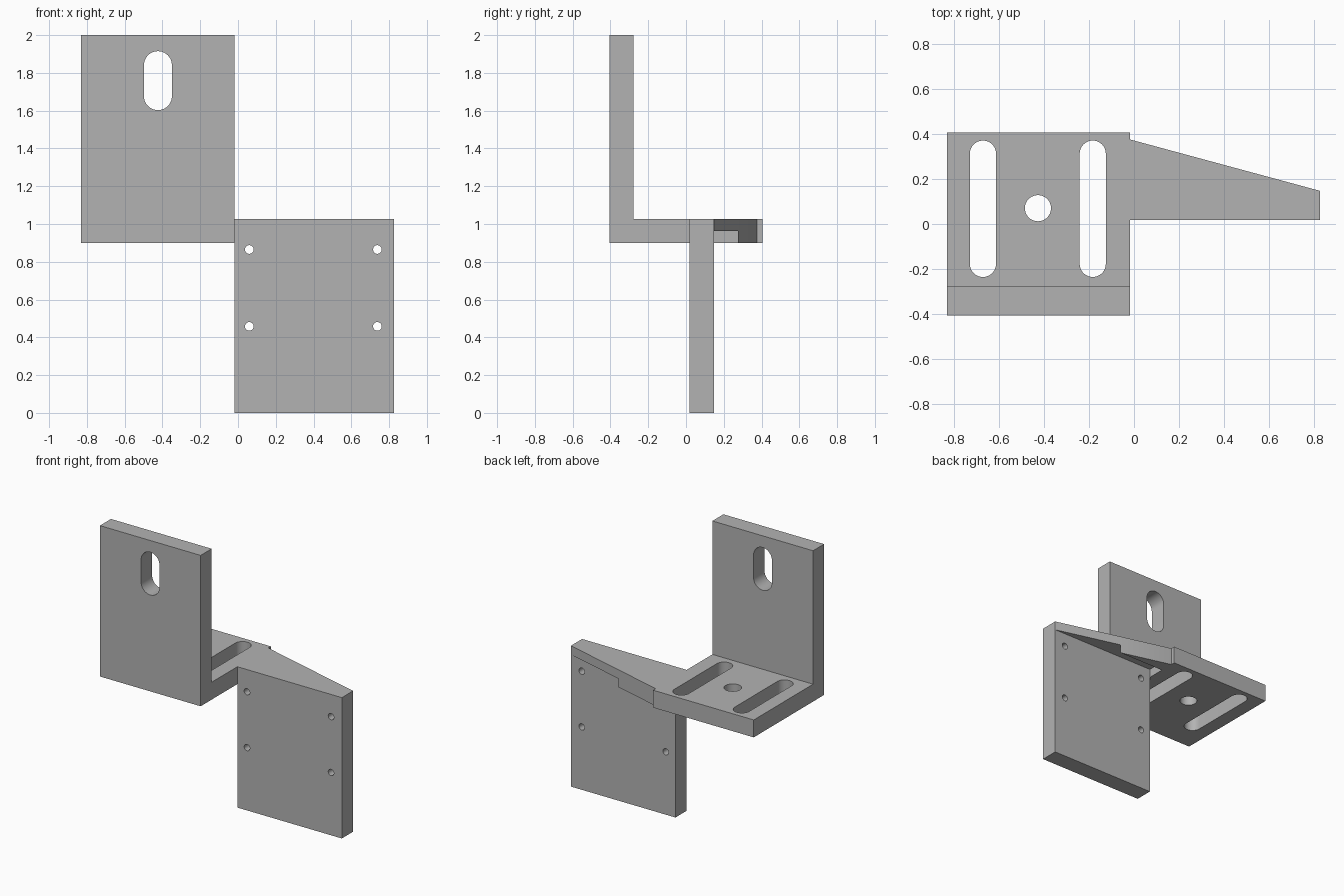
import bpy, bmesh, math
from mathutils import Vector

cube = bpy.data.objects.get("Cube")
if cube:
    bpy.data.objects.remove(cube, do_unlink=True)

grey = bpy.data.materials.new("machined_grey")
grey.use_nodes = True
grey.diffuse_color = (0.45, 0.45, 0.45, 1)
bsdf = next(n for n in grey.node_tree.nodes if n.type == 'BSDF_PRINCIPLED')
bsdf.inputs["Base Color"].default_value = (0.45, 0.45, 0.45, 1)


def prism(name, points, sweep):
    """Sweep a flat outline of 3D points along a vector into a solid."""
    bm = bmesh.new()
    face = bm.faces.new([bm.verts.new(p) for p in points])
    moved = bmesh.ops.extrude_face_region(bm, geom=[face])["geom"]
    bmesh.ops.translate(bm, vec=Vector(sweep),
                        verts=[v for v in moved if isinstance(v, bmesh.types.BMVert)])
    bmesh.ops.recalc_face_normals(bm, faces=bm.faces)
    mesh = bpy.data.meshes.new(name)
    bm.to_mesh(mesh)
    bm.free()
    mesh.materials.append(grey)
    obj = bpy.data.objects.new(name, mesh)
    bpy.context.collection.objects.link(obj)
    return obj


def combine(target, tool, operation):
    """Apply a boolean and drop the tool."""
    mod = target.modifiers.new(operation, 'BOOLEAN')
    mod.operation, mod.solver, mod.object = operation, 'EXACT', tool
    bpy.context.view_layer.objects.active = target
    bpy.ops.object.modifier_apply(modifier=mod.name)
    bpy.data.objects.remove(tool, do_unlink=True)


def slot_outline(u, low, high, r, steps=20):
    """Vertical slot outline; a circle when the ends meet."""
    pts = []
    for centre, start in ((high - r, 0), (low + r, math.pi)):
        for i in range(steps + 1):
            a = start + math.pi * i / steps
            pts.append((u + r * math.cos(a), centre + r * math.sin(a)))
    return [p for i, p in enumerate(pts) if math.dist(p, pts[i - 1]) > 1e-5]


LEFT, STEP, RIGHT = -0.83, -0.018, 0.825
LOW, TOP, HALF = 0.9, 1.027, 0.405
PLATE_FRONT, PLATE_BACK, ARM_BACK = 0.018, 0.147, 0.375
INNER = STEP - 0.03

# L-shaped body: upright wall and horizontal base
profile = [(-HALF, LOW), (HALF, LOW), (HALF, TOP), (-0.278, TOP), (-0.278, 2), (-HALF, 2)]
bracket = prism("bracket", [(LEFT, y, z) for y, z in profile], (STEP - LEFT, 0, 0))

# Hanging plate
plate = [(STEP, PLATE_FRONT), (RIGHT, PLATE_FRONT), (RIGHT, PLATE_BACK), (STEP, PLATE_BACK)]
combine(bracket, prism("hanging_plate", [(x, y, 0) for x, y in plate], (0, 0, TOP)), 'UNION')

# Thin tapered arm joining base and plate
arm = [(INNER, PLATE_FRONT), (RIGHT, PLATE_FRONT), (RIGHT, PLATE_BACK),
       (STEP, ARM_BACK), (INNER, ARM_BACK)]
combine(bracket, prism("tapered_arm", [(x, y, 0.962) for x, y in arm], (0, 0, TOP - 0.962)), 'UNION')

# Thicker rib under the rear of the arm
rib_y = 0.275
rib_x = STEP + (RIGHT - STEP) * (ARM_BACK - rib_y) / (ARM_BACK - PLATE_BACK)
rib = [(INNER, rib_y), (rib_x, rib_y), (STEP, ARM_BACK), (INNER, ARM_BACK)]
combine(bracket, prism("arm_rib", [(x, y, LOW) for x, y in rib], (0, 0, TOP - LOW)), 'UNION')

# Base slots and round hole
for x, low, high in ((-0.67, -0.235, 0.37), (-0.183, -0.235, 0.37), (-0.426, 0.012, 0.128)):
    outline = slot_outline(x, low, high, 0.058)
    combine(bracket, prism("base_cutter", [(u, v, 0.8) for u, v in outline], (0, 0, 0.4)), 'DIFFERENCE')

# Upright slot
outline = slot_outline(-0.424, 1.603, 1.915, 0.074)
combine(bracket, prism("wall_cutter", [(u, -0.5, v) for u, v in outline], (0, 0.3, 0)), 'DIFFERENCE')

# Four screw holes in the hanging plate
for x in (0.06, 0.738):
    for z in (0.458, 0.865):
        outline = slot_outline(x, z - 0.023, z + 0.023, 0.023, 12)
        combine(bracket, prism("screw_cutter", [(u, -0.05, v) for u, v in outline], (0, 0.25, 0)), 'DIFFERENCE')

bpy.ops.object.select_all(action='DESELECT')
bracket.select_set(True)
bpy.context.view_layer.objects.active = bracket
bpy.ops.object.shade_smooth_by_angle(angle=math.radians(30))
